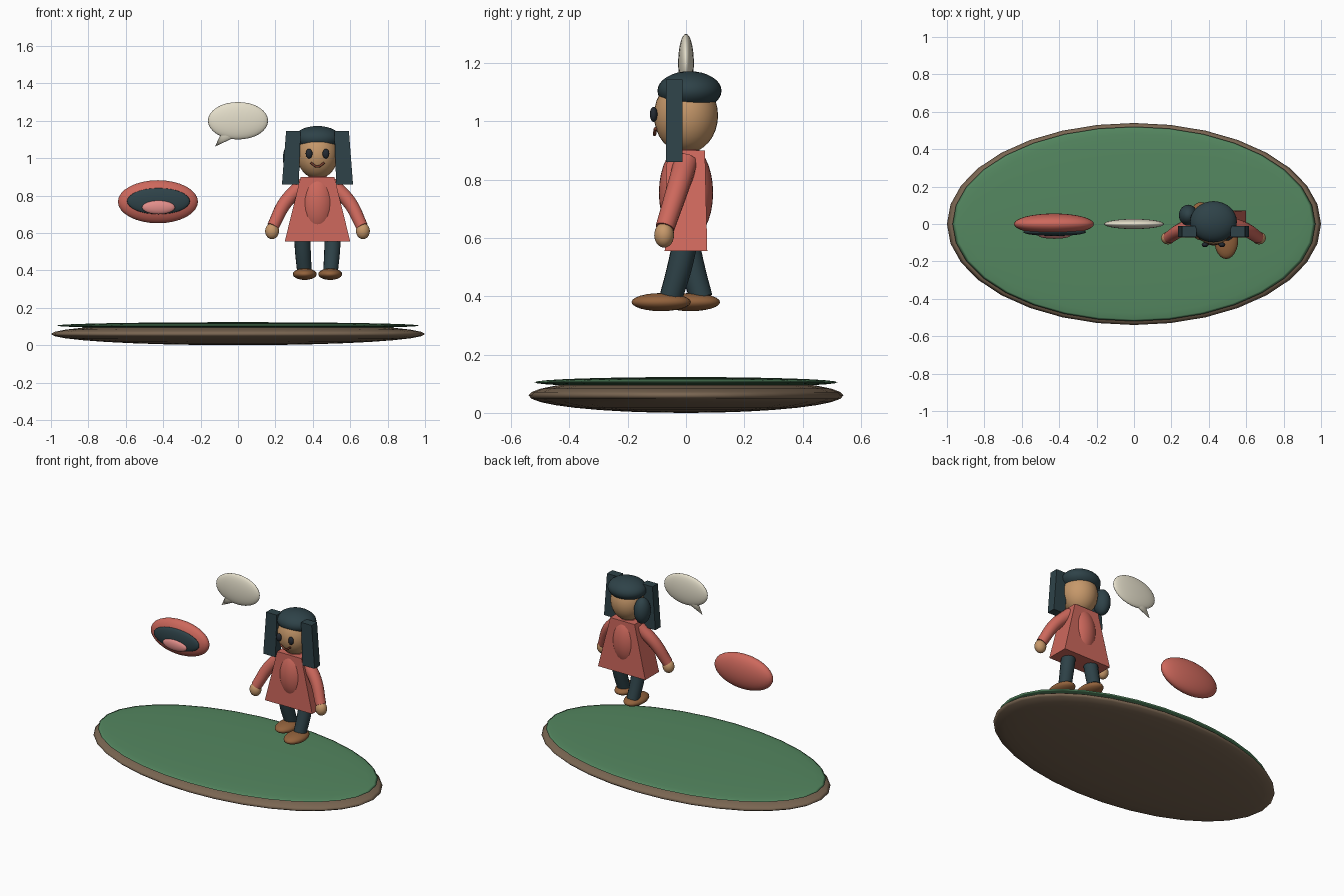
import bpy, bmesh, math
from mathutils import Vector

if "Cube" in bpy.data.objects:
    bpy.data.objects.remove(bpy.data.objects["Cube"])

CX = 0.425  # figure centre line


def mat(name, r, g, b):
    lin = lambda c: ((c / 255 + 0.055) / 1.055) ** 2.4
    m = bpy.data.materials.new(name)
    m.diffuse_color = (lin(r), lin(g), lin(b), 1)
    m.use_nodes = True
    m.node_tree.nodes["Principled BSDF"].inputs["Base Color"].default_value = m.diffuse_color
    return m


RED = mat("red", 205, 104, 92)
DARK = mat("dark_teal", 46, 66, 72)
SKIN = mat("skin", 198, 152, 106)
CREAM = mat("cream", 228, 222, 202)
GREEN = mat("green", 84, 135, 96)
SOIL = mat("soil", 122, 102, 82)
SHOE = mat("shoe_brown", 146, 98, 60)
PINK = mat("pink", 226, 142, 138)
EYE = mat("eye_dark", 36, 42, 50)
LIP = mat("lip_brown", 120, 62, 45)


def finish(o, name, m, smooth=True):
    o.name = o.data.name = name
    o.data.materials.append(m)
    if smooth:
        for p in o.data.polygons:
            p.use_smooth = True
    return o


def ball(name, loc, radii, m, seg=32, rings=16):
    bpy.ops.mesh.primitive_uv_sphere_add(segments=seg, ring_count=rings, radius=1, location=loc)
    o = bpy.context.object
    o.scale = radii
    bpy.ops.object.transform_apply(location=False, rotation=False, scale=True)
    return finish(o, name, m)


def tube(name, pts, radii, m):
    cu = bpy.data.curves.new(name, 'CURVE')
    cu.dimensions = '3D'
    cu.bevel_depth = 1.0
    cu.bevel_resolution = 4
    cu.resolution_u = 8
    cu.use_fill_caps = True
    sp = cu.splines.new('BEZIER')
    sp.bezier_points.add(len(pts) - 1)
    for bp, p, r in zip(sp.bezier_points, pts, radii):
        bp.co = p
        bp.radius = r
        bp.handle_left_type = bp.handle_right_type = 'AUTO'
    o = bpy.data.objects.new(name, cu)
    bpy.context.collection.objects.link(o)
    bpy.ops.object.select_all(action='DESELECT')
    o.select_set(True)
    bpy.context.view_layer.objects.active = o
    bpy.ops.object.convert(target='MESH')
    o = bpy.context.object
    finish(o, name, m, False)
    bpy.ops.object.shade_smooth_by_angle(angle=math.radians(50))
    return o


def block(name, bottom, top, m):
    """Flat-sided frustum; each end is (x0, x1, y0, y1, z)."""
    bm = bmesh.new()
    loops = []
    for x0, x1, y0, y1, z in (bottom, top):
        loops.append([bm.verts.new(c) for c in
                      ((x0, y0, z), (x1, y0, z), (x1, y1, z), (x0, y1, z))])
    b, t = loops
    bm.faces.new(b[::-1])
    bm.faces.new(t)
    for i in range(4):
        j = (i + 1) % 4
        bm.faces.new((b[i], b[j], t[j], t[i]))
    bmesh.ops.recalc_face_normals(bm, faces=bm.faces)
    me = bpy.data.meshes.new(name)
    bm.to_mesh(me)
    bm.free()
    o = bpy.data.objects.new(name, me)
    bpy.context.collection.objects.link(o)
    return finish(o, name, m, False)


# ground: soil disc with a thin grass disc on top
ball("soil_base", (0, 0, 0.06), (1.0, 0.54, 0.06), SOIL)
ball("grass_top", (0, 0, 0.105), (0.97, 0.52, 0.018), GREEN)

# floating open mouth
ball("lips", (-0.428, 0, 0.767), (0.214, 0.056, 0.115), RED)
ball("mouth_opening", (-0.425, -0.043, 0.77), (0.168, 0.021, 0.07), DARK)
ball("tongue", (-0.425, -0.06, 0.737), (0.088, 0.019, 0.037), PINK)

# speech bubble with pointed tail
ball("speech_bubble", (0, 0, 1.2), (0.161, 0.027, 0.1), CREAM)
tip, root = Vector((-0.123, 0, 1.062)), Vector((-0.045, 0, 1.14))
bpy.ops.mesh.primitive_cone_add(vertices=16, radius1=0.04, radius2=0, depth=(tip - root).length,
                                location=(tip + root) / 2)
tail = bpy.context.object
tail.rotation_euler = (tip - root).to_track_quat('Z', 'Y').to_euler()
tail.scale = (0.4, 1, 1) if abs((tail.rotation_euler.to_matrix() @ Vector((1, 0, 0))).y) > 0.7 else (1, 0.4, 1)
finish(tail, "bubble_tail", CREAM, False)
bpy.ops.object.shade_smooth_by_angle(angle=math.radians(40))

# head and hair
ball("head", (CX, 0, 1.02), (0.11, 0.11, 0.13), SKIN)
ball("hair_cap", (CX, 0.012, 1.105), (0.125, 0.11, 0.067), DARK)
ball("hair_bun", (0.29, 0.047, 1.0), (0.05, 0.056, 0.085), DARK)

# torso and dress
ball("torso", (CX, 0, 0.755), (0.1, 0.093, 0.17), RED)
block("dress", (CX - 0.175, CX + 0.175, -0.073, 0.073, 0.555),
      (CX - 0.09, CX + 0.09, -0.065, 0.065, 0.9), RED)

# paired parts
for side, s in (("left", -1), ("right", 1)):
    X = lambda d: CX + s * d
    block(side + "_hair_panel",
          (*sorted((X(0.1), X(0.19))), -0.069, -0.012, 0.86),
          (*sorted((X(0.09), X(0.168))), -0.069, -0.012, 1.144), DARK)
    ball(side + "_eye", (X(0.045), -0.111, 1.024), (0.018, 0.013, 0.026), EYE, 20, 12)
    tube(side + "_arm", [(X(0.075), 0.0, 0.86), (X(0.17), -0.03, 0.765), (X(0.238), -0.072, 0.635)],
         [0.042, 0.038, 0.033], RED)
    ball(side + "_hand", (X(0.243), -0.075, 0.61), (0.037, 0.034, 0.043), SKIN, 24, 12)
    # legs stride: right forward, left back
    tube(side + "_leg", [(X(0.082), 0.0, 0.60), (X(0.078), -s * 0.022, 0.50), (X(0.07), -s * 0.052, 0.395)],
         [0.044, 0.043, 0.04], DARK)
    ball(side + "_shoe", (X(0.068), -0.035 - s * 0.05, 0.38), (0.064, 0.102, 0.031), SHOE, 24, 12)

# smile
tube("smile", [(CX - 0.036, -0.105, 0.975), (CX, -0.108, 0.955), (CX + 0.036, -0.105, 0.975)],
     [0.006] * 3, LIP)
